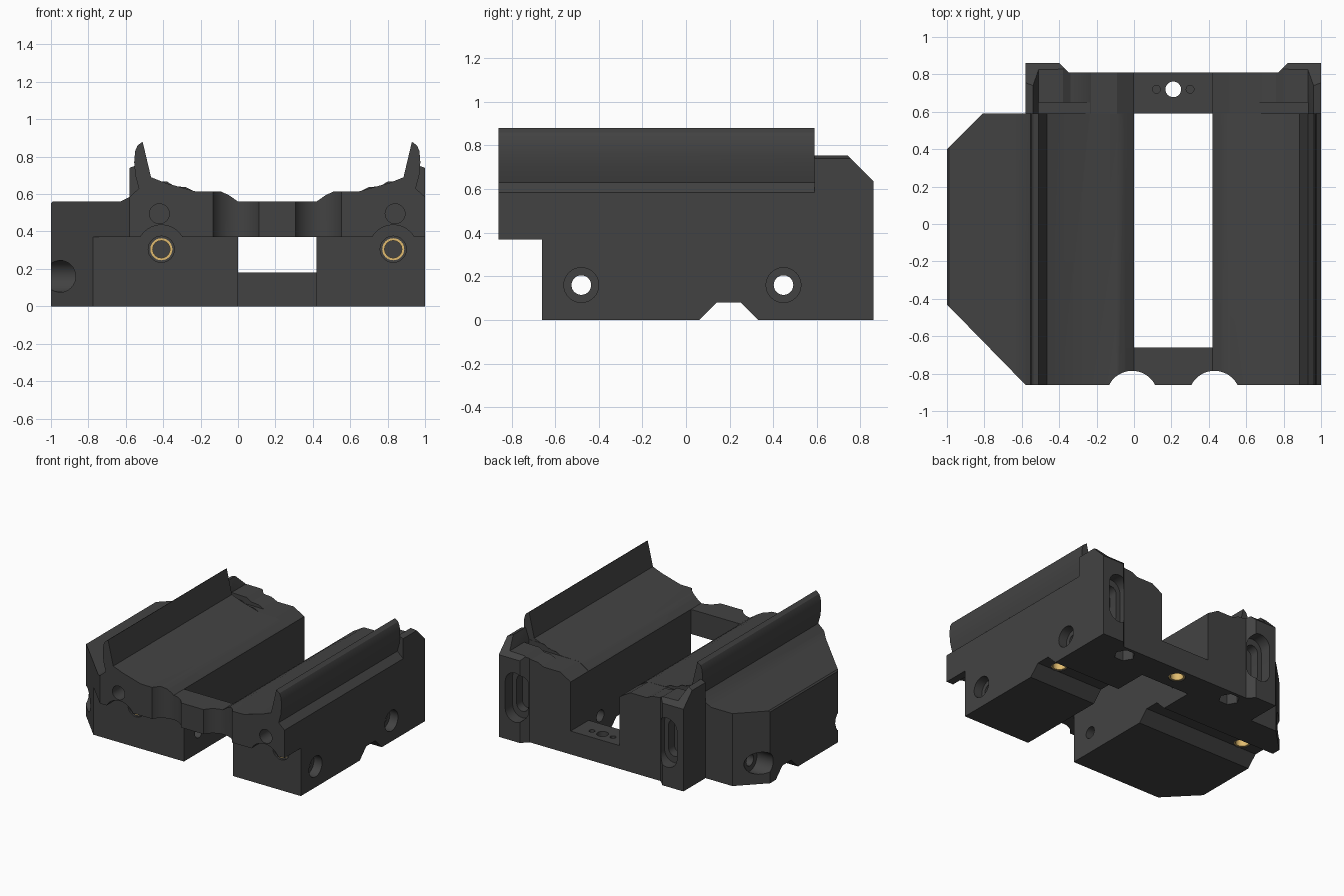
import bpy, bmesh, math

if "Cube" in bpy.data.objects:
    bpy.data.objects.remove(bpy.data.objects["Cube"])

CX = 0.21  # symmetry line of the main body


def prism(name, pts, axis, a, b):
    """Extrude a 2D outline along an axis: x->(y,z), y->(x,z), z->(x,y)."""
    place = {'x': lambda p, t: (t, p[0], p[1]),
             'y': lambda p, t: (p[0], t, p[1]),
             'z': lambda p, t: (p[0], p[1], t)}[axis]
    bm = bmesh.new()
    lo = [bm.verts.new(place(p, a)) for p in pts]
    hi = [bm.verts.new(place(p, b)) for p in pts]
    n = len(pts)
    bm.faces.new(lo)
    bm.faces.new(hi)
    for i in range(n):
        j = (i + 1) % n
        bm.faces.new((lo[i], lo[j], hi[j], hi[i]))
    bmesh.ops.recalc_face_normals(bm, faces=bm.faces)
    me = bpy.data.meshes.new(name)
    bm.to_mesh(me)
    bm.free()
    ob = bpy.data.objects.new(name, me)
    bpy.context.collection.objects.link(ob)
    return ob


def rect(x0, x1, y0, y1):
    return [(x0, y0), (x1, y0), (x1, y1), (x0, y1)]


def circle(x, y, r, n=32):
    return [(x + r * math.cos(2 * math.pi * i / n), y + r * math.sin(2 * math.pi * i / n)) for i in range(n)]


def stadium(x, z0, z1, r, n=12):
    top = [(x + r * math.cos(math.pi * i / n), z1 - r + r * math.sin(math.pi * i / n)) for i in range(n + 1)]
    return top + [(2 * x - px, z0 + z1 - pz) for px, pz in top]


def flip(pts):
    return [(2 * CX - x, y) for x, y in pts]


def mirrored(half):
    return half + flip(half)[::-1]


def boolean(target, other, op='DIFFERENCE'):
    m = target.modifiers.new(op, 'BOOLEAN')
    m.operation, m.object, m.solver = op, other, 'EXACT'
    bpy.context.view_layer.objects.active = target
    bpy.ops.object.modifier_apply(modifier=m.name)
    bpy.data.objects.remove(other, do_unlink=True)


def cut(pts, axis, a, b):
    boolean(body, prism("cutter", pts, axis, a, b))


def cut_both(pts, axis, a, b):
    cut(pts, axis, a, b)
    cut(flip(pts), axis, a, b)


def material(name, color):
    m = bpy.data.materials.new(name)
    m.diffuse_color = color
    m.use_nodes = True
    m.node_tree.nodes["Principled BSDF"].inputs["Base Color"].default_value = m.diffuse_color
    return m


dark = material("charcoal", (0.055, 0.055, 0.055, 1))
brass = material("brass", (0.75, 0.5, 0.16, 1))

# main cradle with upright side fins
rail = [(-.58, 0), (-.58, .585), (-.53, .63), (-.549, .7), (-.555, .77), (-.55, .83), (-.537, .86),
        (-.51, .88), (-.465, .69), (-.39, .66), (-.23, .615), (-.09, .613), (-.05, .595), (0, .56)]
body = prism("cradle_body", mirrored(rail), 'y', -.86, .59)

# rear block with raised outer corners and stepped pads
rear = [(-.58, 0), (-.58, .74), (-.54, .755), (-.51, .67), (-.38, .667), (-.34, .642),
        (-.28, .637), (-.23, .613), (-.09, .613), (0, .56)]
boolean(body, prism("rear_block", mirrored(rear), 'y', .59, .86), 'UNION')

# side wing
wing = [(-1, 0), (-1, .55), (-.99, .56), (-.63, .56), (-.58, .585), (-.5, .585), (-.5, 0)]
boolean(body, prism("side_wing", wing, 'y', -.86, .59), 'UNION')
cut([(-.57, -.87), (-1.01, -.42), (-1.1, -.42), (-1.1, -1), (-.57, -1)], 'z', -.1, .7)
cut([(-1.02, .38), (-.79, .61), (-1.1, .61), (-1.1, .38)], 'z', -.1, .7)

# front overhang, central slot and rear opening
cut(rect(-1.1, -.66, -.1, .37), 'x', -1.2, 1.2)
cut(rect(0, .42, -.66, .59), 'z', -.1, 1)
cut(rect(0, .42, .58, .95), 'z', .18, 1)

# rear face recess between pillars, rear top chamfer, gap ahead of the pads
cut([(-.35, .81), (.77, .81), (.87, .91), (-.45, .91)], 'z', -.1, 1)
cut([(.73, .765), (.87, .625), (.95, .95), (.73, .95)], 'x', -1.2, 1.2)
cut_both(rect(-.51, -.15, .615, .9), 'y', .592, .65)

# groove across the bottom
cut([(.04, -.02), (.14, .08), (.25, .08), (.35, -.02)], 'x', -1.2, 1.2)

# scallops in the front edge
cut_both(circle(-.01, -.923, .138, 48), 'z', .2, .8)

# cross bolt holes with counterbores
for y in (-.48, .447):
    cut(circle(y, .16, .045), 'x', -1.2, 1.2)
    cut(circle(y, .16, .08), 'x', .93, 1.1)
    cut(circle(y, .16, .085), 'x', -1.1, -.86)

# front holes, relief arches and insert bores
cut_both(circle(-.42, .495, .053), 'y', -.9, -.7)
cut_both(circle(-.41, .305, .13), 'y', -.9, -.66)
cut_both(circle(-.41, .305, .07), 'y', -.7, -.645)
cut_both(circle(-.41, .305, .057), 'y', -.65, -.4)

# rear pillar pockets
cut_both(stadium(-.44, .15, .53, .085), 'y', .77, .95)
cut_both(stadium(-.44, .2, .48, .05), 'y', .7, .8)

# rear bar holes and bottom nut pockets
cut(circle(CX, .72, .042), 'z', -.1, .3)
cut(circle(CX, .72, .06), 'z', -.1, .09)
cut_both(circle(.12, .72, .021, 20), 'z', .1, .3)
cut_both(circle(-.27, .72, .075, 6), 'z', -.1, .1)

# insert bores in the bottom groove
for x in (.85, -.83):
    cut(circle(x, .195, .058), 'z', 0, .2)

body.data.materials.clear()
body.data.materials.append(dark)


# brass threaded inserts
def insert(name, u, v, axis, a, b):
    ring = prism(name, circle(u, v, .059), axis, a, b)
    boolean(ring, prism("bore", circle(u, v, .046), axis, a - .05, b + .05))
    ring.data.materials.clear()
    ring.data.materials.append(brass)
    return ring


parts = [body,
         insert("front_insert_left", -.41, .305, 'y', -.65, -.55),
         insert("front_insert_right", .83, .305, 'y', -.65, -.55),
         insert("bottom_insert_rear", CX, .72, 'z', .005, .09),
         insert("bottom_insert_right", .85, .195, 'z', .085, .17),
         insert("bottom_insert_left", -.83, .195, 'z', .085, .17)]

for ob in parts:
    bpy.ops.object.select_all(action='DESELECT')
    ob.select_set(True)
    bpy.context.view_layer.objects.active = ob
    bpy.ops.object.shade_smooth_by_angle(angle=math.radians(25))
